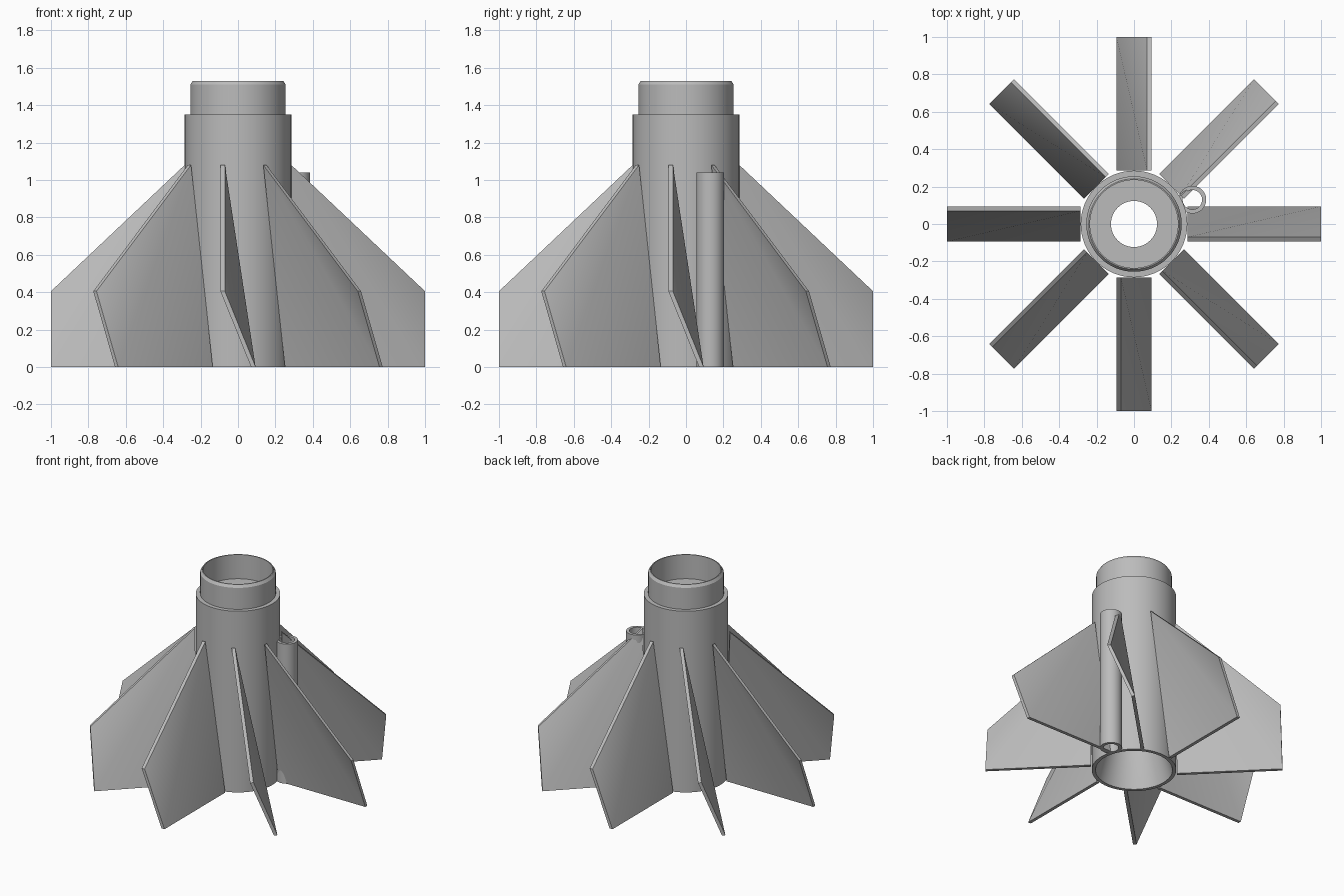
import bpy
import bmesh
import math
from mathutils import Matrix

cube = bpy.data.objects.get("Cube")
if cube:
    bpy.data.objects.remove(cube, do_unlink=True)

grey = bpy.data.materials.new("plain grey")
grey.use_nodes = True
colour = (0.5, 0.5, 0.5, 1.0)
grey.diffuse_color = colour
grey.node_tree.nodes["Principled BSDF"].inputs["Base Color"].default_value = colour


def finish(bm, name, location=(0, 0, 0)):
    """Turn a bmesh into a grey object with sharp edges kept."""
    bmesh.ops.recalc_face_normals(bm, faces=bm.faces)
    mesh = bpy.data.meshes.new(name)
    bm.to_mesh(mesh)
    bm.free()
    mesh.materials.append(grey)
    obj = bpy.data.objects.new(name, mesh)
    obj.location = location
    bpy.context.collection.objects.link(obj)
    bpy.ops.object.select_all(action='DESELECT')
    obj.select_set(True)
    bpy.context.view_layer.objects.active = obj
    bpy.ops.object.shade_smooth_by_angle(angle=math.radians(30))
    return obj


def lathe(name, profile, segments, location=(0, 0, 0)):
    """Revolve a closed (radius, height) profile around z."""
    bm = bmesh.new()
    rings = []
    for i in range(segments):
        a = 2 * math.pi * i / segments
        rings.append([bm.verts.new((r * math.cos(a), r * math.sin(a), z)) for r, z in profile])
    n = len(profile)
    for i in range(segments):
        a, b = rings[i], rings[(i + 1) % segments]
        for j in range(n):
            k = (j + 1) % n
            bm.faces.new((a[j], b[j], b[k], a[k]))
    return finish(bm, name, location)


# Hollow body: stepped neck, socket floor with a hole, flared nozzle below
lathe("body_tube", [
    (0.26, 0), (0.285, 0), (0.285, 1.35), (0.255, 1.35), (0.255, 1.51),
    (0.242, 1.53), (0.235, 1.53), (0.235, 1.35), (0.123, 1.35), (0.123, 0.5),
], 96)

# Small guide tube beside the body
lathe("guide_tube", [(0.052, 0), (0.074, 0), (0.074, 1.04), (0.052, 1.04)],
      48, (0.312, 0.13, 0))

# Canted fins: outline as (radius, height, sideways lean)
outline = [(0.285, 0, 0.082), (1, 0, 0.082), (1, 0.405, -0.082), (0.285, 1.08, -0.082)]
half = 0.012
for i in range(8):
    bm = bmesh.new()
    low, high = [[bm.verts.new((r, t + s, z)) for r, z, t in outline]
                 for s in (-half, half)]
    for side in (low, high):
        bm.faces.new((side[0], side[1], side[3]))
        bm.faces.new((side[1], side[2], side[3]))
    for j in range(4):
        k = (j + 1) % 4
        bm.faces.new((low[j], low[k], high[k], high[j]))
    bm.transform(Matrix.Rotation(i * math.pi / 4, 4, 'Z'))
    finish(bm, f"fin_{i + 1}")
